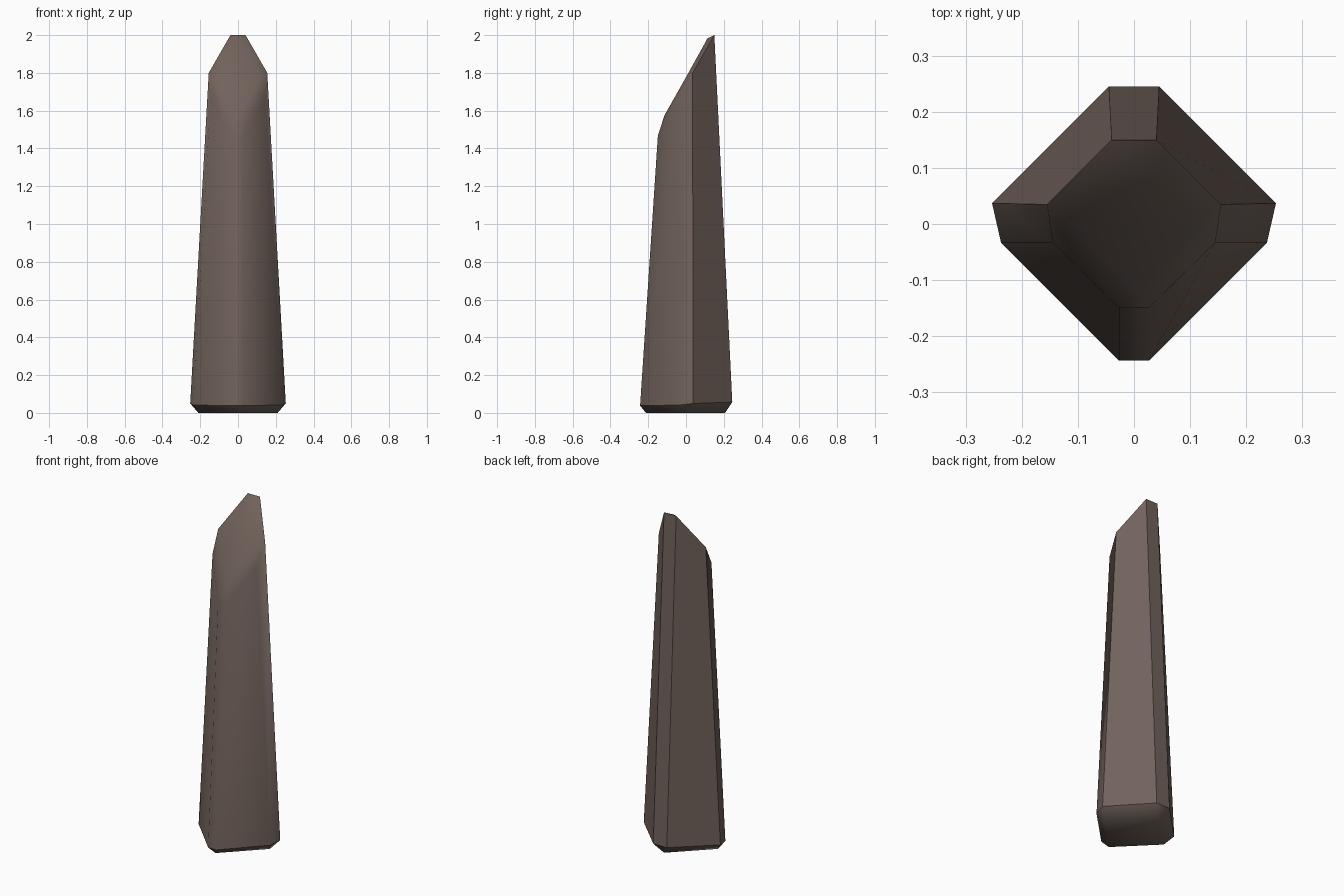
import bpy
import bmesh

if "Cube" in bpy.data.objects:
    bpy.data.objects.remove(bpy.data.objects["Cube"])

# one flat brown stone colour
stone = bpy.data.materials.new("brown stone")
stone.diffuse_color = (0.165, 0.122, 0.104, 1.0)
stone.use_nodes = True
stone.node_tree.nodes["Principled BSDF"].inputs["Base Color"].default_value = stone.diffuse_color


def mirrored_octagon(back, side_b, side_a, front):
    """Eight points, two per corner: right, back, left, front."""
    m = lambda p: (-p[0], p[1], p[2])
    return [side_a, side_b, back, m(back), m(side_b), m(side_a), m(front), front]


def diamond(side, back, front, z_side, z_back, z_front):
    return [(side, 0, z_side), (0, back, z_back), (-side, 0, z_side), (0, front, z_front)]


bm = bmesh.new()
# cross-sections from the ground up
foot, low, high, cap = [[bm.verts.new(p) for p in ring] for ring in (
    diamond(0.21, 0.207, -0.212, 0, 0, 0),
    mirrored_octagon((0.045, 0.245, 0.057), (0.253, 0.037, 0.05),
                     (0.237, -0.033, 0.042), (0.027, -0.243, 0.038)),
    mirrored_octagon((0.04, 0.15, 2.0), (0.155, 0.035, 1.8),
                     (0.145, -0.033, 1.68), (0.027, -0.149, 1.467)),
    diamond(0.114, 0.114, -0.114, 1.777, 1.983, 1.575),
)]

# tapered shaft with chamfered corners
for i in range(8):
    j = (i + 1) % 8
    bm.faces.new((low[i], low[j], high[j], high[i]))

# chamfers around the foot and the slanted top
for k in range(4):
    n = (k + 1) % 4
    a, b, c = 2 * k, 2 * k + 1, (2 * k + 2) % 8
    bm.faces.new((foot[k], low[b], low[a]))
    bm.faces.new((foot[k], foot[n], low[c], low[b]))
    bm.faces.new((cap[k], high[a], high[b]))
    bm.faces.new((cap[k], high[b], high[c], cap[n]))
bm.faces.new(cap)
bm.faces.new(foot[::-1])
bmesh.ops.recalc_face_normals(bm, faces=bm.faces)
bm.normal_update()

# soft front and top, crisp edges around the back faces and the foot ring
low_set = set(low)
for f in bm.faces:
    f.smooth = True
for e in bm.edges:
    at_back = any(f.normal.y > 0.4 and abs(f.normal.z) < 0.3 for f in e.link_faces)
    if at_back or (e.verts[0] in low_set and e.verts[1] in low_set):
        e.smooth = False

mesh = bpy.data.meshes.new("standing_stone")
bm.to_mesh(mesh)
bm.free()
mesh.materials.append(stone)
bpy.context.collection.objects.link(bpy.data.objects.new("standing_stone", mesh))
